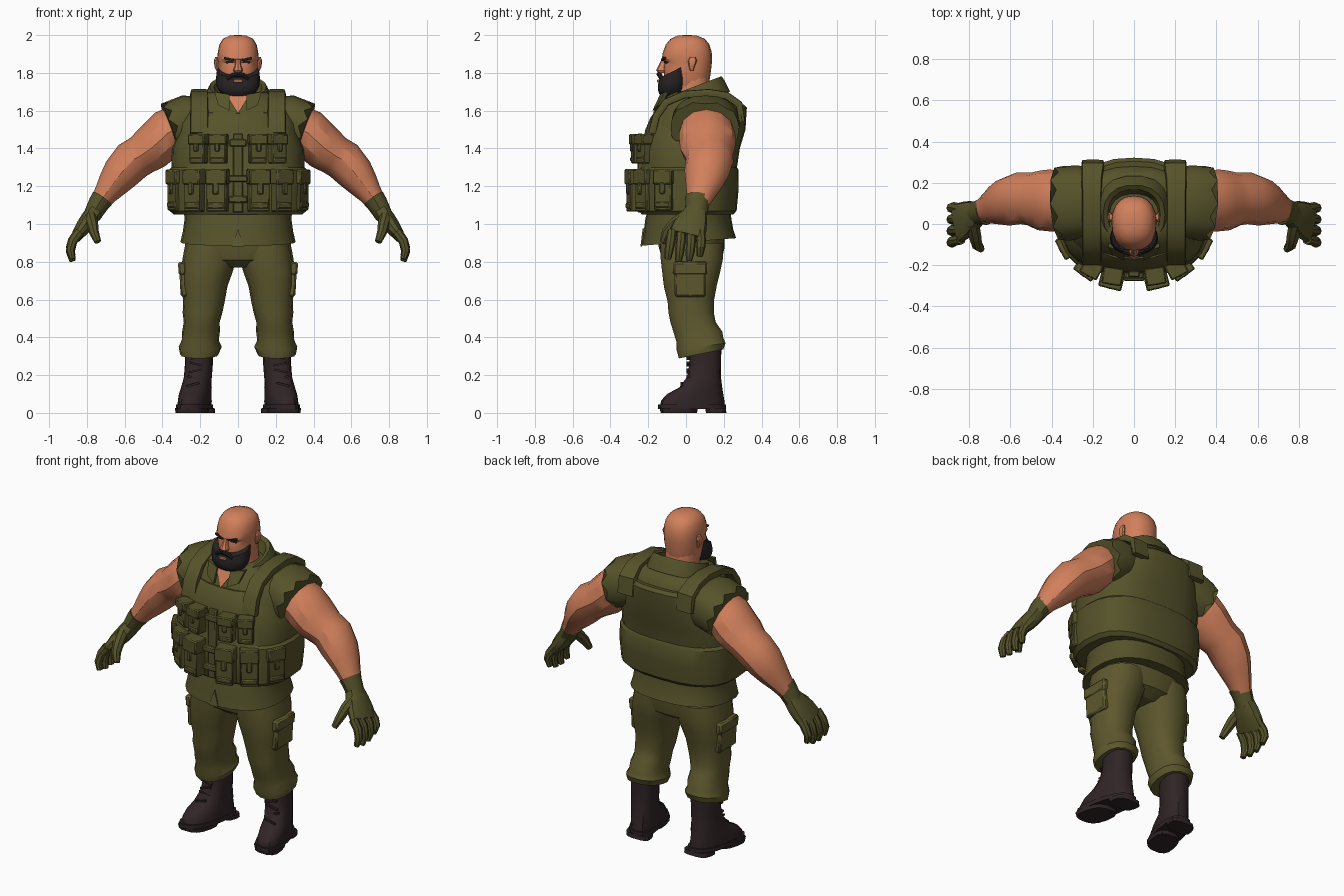
import bpy, bmesh, math
from mathutils import Vector, Matrix


def material(name, rgb):
    m = bpy.data.materials.new(name)
    m.diffuse_color = (*rgb, 1)
    return m


OLIVE = material("olive cloth", (0.092, 0.085, 0.023))
TROUSER = material("trouser olive", (0.112, 0.098, 0.027))
SKIN = material("skin", (0.64, 0.215, 0.105))
BOOT = material("boot leather", (0.030, 0.018, 0.020))
HAIR = material("dark hair", (0.020, 0.016, 0.017))


def finish(name, bm, mat, mirror=False, bevel=0):
    bmesh.ops.recalc_face_normals(bm, faces=bm.faces)
    me = bpy.data.meshes.new(name)
    bm.to_mesh(me)
    bm.free()
    me.materials.append(mat)
    ob = bpy.data.objects.new(name, me)
    bpy.context.collection.objects.link(ob)
    bpy.ops.object.select_all(action='DESELECT')
    bpy.context.view_layer.objects.active = ob
    ob.select_set(True)
    bpy.ops.object.shade_smooth_by_angle(angle=math.radians(32))
    if bevel:
        b = ob.modifiers.new("bevel", 'BEVEL')
        b.width, b.segments = bevel, 1
    if mirror:
        ob.modifiers.new("mirror", 'MIRROR')
    return ob


def unit(k, n, p):
    # point k of a rounded-square outline
    a = 2 * math.pi * k / n
    f = lambda c: math.copysign(abs(c) ** (2 / p), c)
    return f(math.cos(a)), f(math.sin(a))


def loft(name, rings, mat, mirror=False):
    bm = bmesh.new()
    vs = [[bm.verts.new(p) for p in r] for r in rings]
    n = len(rings[0])
    for a, b in zip(vs, vs[1:]):
        for k in range(n):
            bm.faces.new((a[k], a[(k + 1) % n], b[(k + 1) % n], b[k]))
    bm.faces.new(vs[0])
    bm.faces.new(vs[-1])
    return finish(name, bm, mat, mirror)


def stack(name, rows, mat, n=16, p=2.3, mirror=False):
    # rows: centre x, half width, front y, back y, z, tilt, skew
    rings = []
    for cx, rx, yf, yb, z, tilt, skew in rows:
        cy, ry, ring = (yf + yb) / 2, (yb - yf) / 2, []
        for k in range(n):
            u, v = unit(k, n, p)
            y = cy + ry * v
            ring.append((cx + rx * u - skew * (y - 0.1), y, z + tilt * ry * v))
        rings.append(ring)
    return loft(name, rings, mat, mirror)


def tube(name, path, mat, n=10, p=2, axis=(0, 1, 0), jag=0, mirror=True):
    # path: x, y, z, half size along axis, half size across it
    pts = [Vector(q[:3]) for q in path]
    rings = []
    for i, q in enumerate(path):
        t = (pts[min(i + 1, len(pts) - 1)] - pts[max(i - 1, 0)]).normalized()
        u = Vector(axis)
        u = (u - t * t.dot(u)).normalized()
        v = t.cross(u)
        ring = []
        for k in range(n):
            a, b = unit(k + (0.5 if n == 4 else 0), n, p)
            off = t * jag * (1 if k % 2 else -1) if i == len(path) - 1 else Vector()
            ring.append(pts[i] + u * a * q[3] + v * b * q[4] + off)
        rings.append(ring)
    return loft(name, rings, mat, mirror)


def boxes(name, items, mat, at=(0, 0, 0), turn=0, mirror=True, bevel=0.006):
    # items: centre, size, tilt about y
    M = Matrix.Translation(at) @ Matrix.Rotation(math.radians(turn), 4, 'Z')
    bm = bmesh.new()
    for c, s, r in items:
        L = Matrix.Translation(c) @ Matrix.Rotation(math.radians(r), 4, 'Y') @ Matrix.Diagonal((*s, 1))
        bmesh.ops.create_cube(bm, size=1, matrix=M @ L)
    return finish(name, bm, mat, mirror, bevel)


def plate(name, pts, mat, depth=0.008, mirror=False):
    bm = bmesh.new()
    f = bm.faces.new([bm.verts.new(p) for p in pts])
    ext = bmesh.ops.extrude_face_region(bm, geom=[f])['geom']
    for v in ext:
        if isinstance(v, bmesh.types.BMVert):
            v.co.y += depth
    return finish(name, bm, mat, mirror)


# Shirt, collar and open neck
stack("shirt", [(0, .305, -.237, .265, .905, .08, 0), (0, .292, -.225, .25, .96, .05, 0),
                (0, .282, -.215, .24, 1.03, 0, 0), (0, .29, -.2, .235, 1.08, 0, 0),
                (0, .33, -.21, .25, 1.2, 0, 0), (0, .335, -.205, .26, 1.4, 0, 0),
                (0, .325, -.19, .28, 1.53, 0, 0), (0, .285, -.155, .29, 1.6, 0, 0),
                (0, .262, -.13, .275, 1.645, 0, 0), (0, .215, -.1, .25, 1.68, 0, 0),
                (0, .15, -.07, .2, 1.7, 0, 0)], OLIVE, 24, 2.4)
stack("collar", [(0, .185, -.12, .235, 1.64, .35, 0), (0, .165, -.105, .205, 1.70, .4, 0),
                 (0, .15, -.10, .19, 1.728, .38, 0), (0, .128, -.078, .168, 1.722, .36, 0),
                 (0, .11, -.06, .14, 1.66, .2, 0)], OLIVE, 18)
plate("open_neck", [(-.06, -.128, 1.68), (.06, -.128, 1.68), (0, -.176, 1.585)], SKIN)
plate("lapel", [(.045, -.138, 1.685), (.125, -.112, 1.70), (.105, -.15, 1.63), (.045, -.178, 1.60)],
      OLIVE, .02, True)
plate("hem_slit", [(-.032, -.241, .882), (.032, -.241, .882), (0, -.23, .975)], TROUSER)

# Ragged sleeves
tube("sleeve", [(.17, .105, 1.555, .15, .12), (.26, .105, 1.54, .178, .145), (.345, .1, 1.51, .182, .14)],
     OLIVE, 20, 2.3, jag=.017)

# Padded vest with waist band and shoulder straps
stack("vest", [(0, .34, -.235, .25, 1.05, 0, 0), (0, .362, -.248, .268, 1.07, 0, 0),
               (0, .37, -.25, .278, 1.18, 0, 0), (0, .368, -.247, .278, 1.285, 0, 0),
               (0, .352, -.238, .27, 1.30, 0, 0), (0, .35, -.235, .285, 1.4, 0, 0),
               (0, .315, -.215, .315, 1.5, 0, 0), (0, .265, -.188, .322, 1.59, .1, 0),
               (0, .245, -.17, .305, 1.61, .1, 0)], OLIVE, 24, 2.7)
tube("shoulder_strap", [(.205, -.18, 1.48, .05, .02), (.205, -.158, 1.57, .048, .02),
                        (.205, -.105, 1.645, .047, .02), (.205, -.01, 1.685, .047, .02),
                        (.205, .12, 1.695, .047, .02), (.205, .215, 1.68, .05, .02),
                        (.2, .28, 1.635, .055, .02), (.2, .298, 1.54, .055, .015)],
     OLIVE, 8, 7, (1, 0, 0))
boxes("front_fastening", [((0, -.243, 1.27), (.055, .03, .42), 0), ((0, -.25, 1.43), (.09, .03, .04), 0),
                          ((0, -.262, 1.24), (.1, .03, .035), 0), ((0, -.262, 1.13), (.1, .03, .035), 0)],
      OLIVE, mirror=False)


# Pouches: body, overhanging flap, closing tab
def pouch(name, at, turn, w, d, h):
    boxes(name, [((0, 0, -.01), (w * .92, d * .84, h - .02), 0),
                 ((0, -.003, h * .32), (w, d, h * .36), 0),
                 ((0, -d * .47, h * .05), (w * .28, .014, h * .3), 0),
                 ((0, -d * .42, -h * .36), (w * .8, .012, h * .14), 0)], OLIVE, at, turn)


pouch("lower_front_pouch", (.108, -.268, 1.178), 14, .115, .088, .225)
pouch("lower_middle_pouch", (.226, -.213, 1.178), 36, .11, .085, .225)
pouch("lower_side_pouch", (.322, -.108, 1.18), 62, .11, .08, .215)
pouch("upper_inner_pouch", (.103, -.25, 1.398), 10, .097, .085, .155)
pouch("upper_outer_pouch", (.205, -.215, 1.398), 28, .095, .08, .155)

# Arms
tube("arm", [(.25, .11, 1.55, .13, .11), (.37, .11, 1.482, .148, .128), (.415, .115, 1.44, .15, .122),
             (.46, .115, 1.4, .145, .12), (.51, .122, 1.365, .128, .108), (.56, .125, 1.335, .126, .11),
             (.62, .108, 1.268, .118, .1), (.66, .095, 1.215, .1, .084), (.7, .078, 1.16, .078, .064),
             (.745, .06, 1.095, .055, .05)], SKIN, 12)

# Gloves
tube("glove_cuff", [(.718, .065, 1.135, .07, .06), (.737, .06, 1.108, .064, .056),
                    (.775, .05, 1.04, .056, .046)], OLIVE, 12)
tube("glove_palm", [(.755, .055, 1.075, .055, .044), (.785, .04, 1.03, .075, .046),
                    (.818, .02, .985, .092, .042), (.855, .002, .935, .098, .03)], OLIVE, 12, 2.6)
for i, name in enumerate(("index", "middle", "ring", "little")):
    y, drop = -.075 + .05 * i, (.0, .012, .008, -.015)[i]
    tube(name + "_finger", [(.84, y, .96, .025, .028), (.876, y * 1.08, .91, .026, .026),
                            (.888, y * 1.12 - .006, .862 - drop, .024, .023),
                            (.876, y * 1.12 - .012, .815 - drop, .017, .016)], OLIVE, 8)
tube("thumb", [(.785, .005, 1.045, .035, .035), (.772, -.06, 1.0, .033, .032),
               (.762, -.1, .955, .03, .026), (.742, -.122, .905, .018, .018)], OLIVE, 8)

# Trousers
stack("trouser_seat", [(0, .27, -.15, .205, .96, 0, 0), (0, .272, -.145, .205, .88, 0, 0),
                       (0, .25, -.125, .19, .81, 0, 0), (0, .12, -.07, .13, .77, 0, 0)], TROUSER, 20, 2.5)
stack("trouser_leg", [(.14, .138, -.14, .20, .9, 0, 0), (.15, .143, -.138, .2, .82, 0, 0),
                      (.165, .138, -.13, .185, .75, 0, 0), (.178, .122, -.12, .165, .67, 0, 0),
                      (.18, .11, -.1, .15, .59, 0, 0), (.188, .105, -.095, .15, .53, 0, 0),
                      (.192, .095, -.085, .16, .48, 0, 0), (.196, .1, -.07, .195, .43, 0, 0),
                      (.2, .098, -.052, .2, .385, .1, 0), (.2, .114, -.052, .212, .35, .15, 0),
                      (.205, .102, -.04, .2, .312, .2, 0)], TROUSER, 14, 2.4, True)
boxes("thigh_pocket", [((.288, .022, .70), (.04, .165, .17), 3), ((.295, .022, .765), (.042, .18, .07), 3)],
      TROUSER, bevel=.01)

# Boots
stack("boot", [(.205, .076, .02, .188, .35, 0, 0), (.207, .074, .018, .185, .26, 0, .05),
               (.212, .074, .005, .185, .19, 0, .1), (.216, .076, -.035, .192, .135, 0, .2),
               (.216, .078, -.1, .197, .1, 0, .2), (.216, .08, -.132, .203, .065, 0, .2),
               (.216, .08, -.138, .205, .03, 0, .2)], BOOT, 16, 2.4, True)
stack("boot_sole", [(.216, .086, -.147, .213, .045, 0, .2), (.216, .086, -.147, .213, .02, 0, .2)],
      BOOT, 16, 2.6, True)
stack("sole_tread", [(.216, .085, -.142, .065, .025, 0, .2), (.216, .082, -.135, .06, 0, 0, .2)],
      BOOT, 14, 2.8, True)
stack("boot_heel", [(.216, .08, .1, .212, .025, 0, .2), (.216, .08, .105, .215, 0, 0, .2)],
      BOOT, 14, 3.2, True)
boxes("boot_laces", [((.215 + .012 * (4 - i) * .5, .012 - .03 * max(0, 1 - i), .15 + .036 * i),
                      (.07, .02, .01), 14 * (-1) ** i) for i in range(5)], BOOT, bevel=0)

# Head and neck
stack("neck", [(0, .1, -.06, .13, 1.62, 0, 0), (0, .092, -.06, .122, 1.8, 0, 0)], SKIN, 16)
stack("head", [(0, .068, -.085, .105, 1.69, 0, 0), (0, .09, -.108, .118, 1.73, 0, 0),
               (0, .1, -.116, .128, 1.78, 0, 0), (0, .106, -.12, .134, 1.825, 0, 0),
               (0, .106, -.114, .137, 1.855, 0, 0), (0, .109, -.129, .138, 1.873, 0, 0),
               (0, .107, -.122, .136, 1.91, 0, 0), (0, .099, -.107, .124, 1.95, 0, 0),
               (0, .08, -.082, .1, 1.98, 0, 0), (0, .045, -.045, .058, 1.997, 0, 0),
               (0, .015, -.01, .025, 2.0, 0, 0)], SKIN, 20)
stack("nose", [(0, .012, -.13, -.1, 1.872, 0, 0), (0, .017, -.146, -.1, 1.838, 0, 0),
               (0, .026, -.159, -.1, 1.813, 0, 0), (0, .018, -.146, -.1, 1.8, 0, 0)], SKIN, 8)
stack("ear", [(.106, .008, .022, .04, 1.81, 0, 0), (.112, .012, .015, .045, 1.83, 0, 0),
              (.116, .012, .01, .058, 1.865, 0, 0), (.112, .008, .02, .05, 1.885, 0, 0)], SKIN, 8, 2.3, True)

# Face details
boxes("eye", [((0, 0, 0), (.036, .012, .01), 6)], HAIR, (.045, -.106, 1.857), 15, bevel=0)
boxes("eyebrow", [((0, 0, 0), (.055, .012, .011), -10)], HAIR, (.047, -.119, 1.874), 17, bevel=0)

# Beard
stack("beard", [(0, .112, -.14, .015, 1.812, .48, 0), (0, .117, -.149, .012, 1.765, .3, 0),
                (0, .112, -.15, .005, 1.725, .2, 0), (0, .09, -.142, -.005, 1.69, .05, 0),
                (0, .05, -.115, -.03, 1.664, 0, 0)], HAIR, 18, 2.3)
tube("moustache", [(0, -.143, 1.793, .014, .012), (.03, -.138, 1.787, .014, .012),
                   (.055, -.13, 1.765, .01, .008)], HAIR, 8)
boxes("lower_lip", [((0, -.147, 1.757), (.048, .012, .016), 0)], SKIN, mirror=False, bevel=.003)
